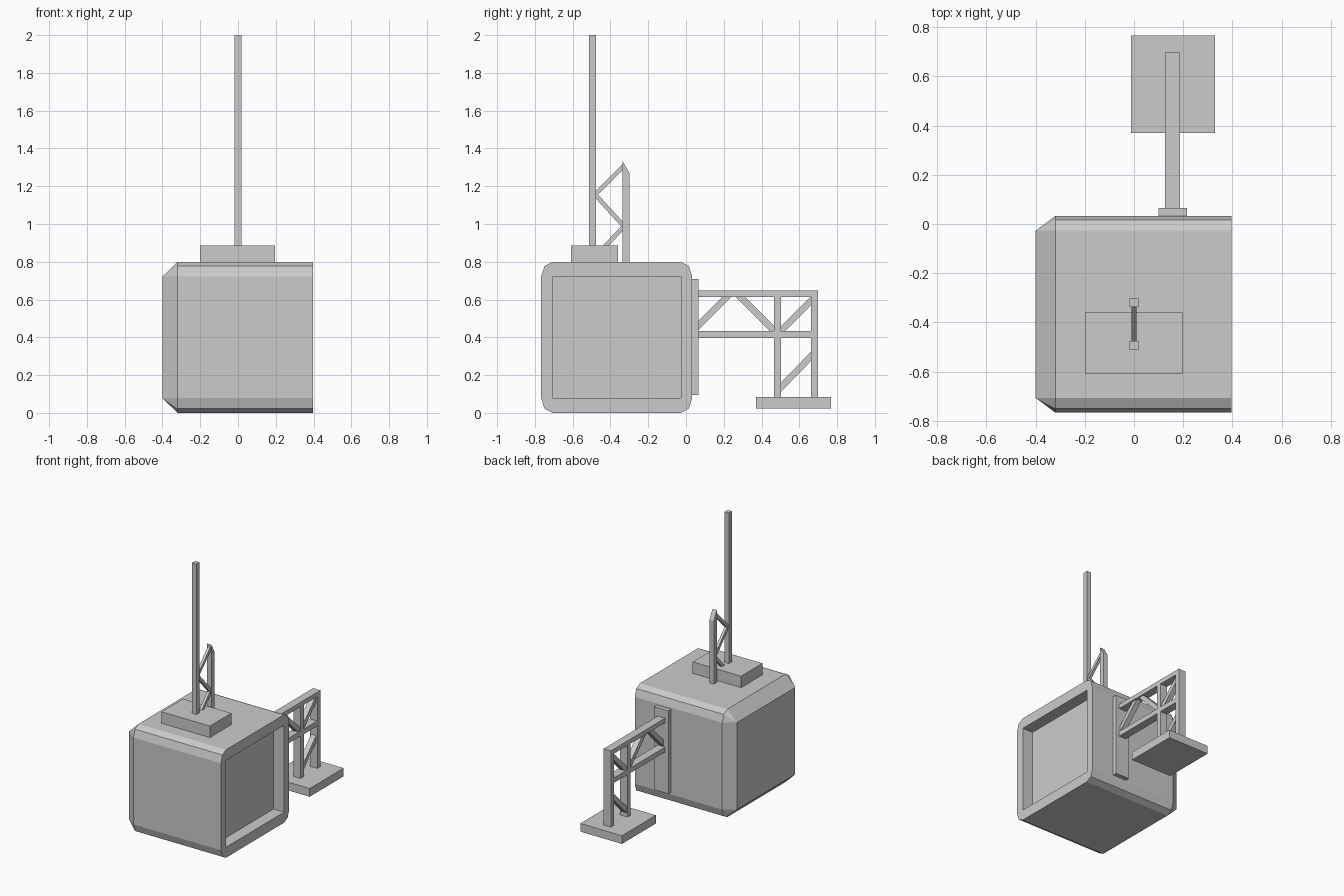
import bpy
import bmesh
import math
from mathutils import Vector

cube = bpy.data.objects.get("Cube")
if cube:
    bpy.data.objects.remove(cube, do_unlink=True)

grey = bpy.data.materials.new("light_grey")
grey.use_nodes = True
grey.diffuse_color = (0.6, 0.6, 0.6, 1)
grey.node_tree.nodes["Principled BSDF"].inputs["Base Color"].default_value = (0.6, 0.6, 0.6, 1)


def finish(name, bm):
    bmesh.ops.recalc_face_normals(bm, faces=bm.faces)
    mesh = bpy.data.meshes.new(name)
    bm.to_mesh(mesh)
    bm.free()
    mesh.materials.append(grey)
    obj = bpy.data.objects.new(name, mesh)
    bpy.context.scene.collection.objects.link(obj)
    return obj


def prism(name, outline, x0, x1):
    """Extrude a (y, z) outline between two x positions."""
    bm = bmesh.new()
    a, b = [[bm.verts.new((x, y, z)) for y, z in outline] for x in (x0, x1)]
    bm.faces.new(a)
    bm.faces.new(b)
    for i in range(len(a)):
        j = (i + 1) % len(a)
        bm.faces.new((a[i], a[j], b[j], b[i]))
    return finish(name, bm)


def box(name, x0, x1, y0, y1, z0, z1):
    return prism(name, [(y0, z0), (y1, z0), (y1, z1), (y0, z1)], x0, x1)


def brace(name, start, end, thick, x0, x1):
    """Diagonal bar between two (y, z) points."""
    p, q = Vector(start), Vector(end)
    d = (q - p).normalized()
    n = Vector((-d.y, d.x)) * thick / 2
    return prism(name, [p + n, q + n, q - n, p - n], x0, x1)


# Cabin: rounded tube, chamfered to a cap on one end, recessed on the other
def cabin():
    bm = bmesh.new()
    cy, cz, ry, rz = -0.367, 0.4, 0.06, 0.078
    hy, hz = 0.4 - ry, 0.4 - rz
    corners = [(cy + sy * hy, cz + sz * hz) for sy, sz in ((1, 1), (-1, 1), (-1, -1), (1, -1))]
    profile = []
    for i, (y, z) in enumerate(corners):
        for k in range(3):
            a = math.radians(90 * i + 45 * k)
            profile.append((y + ry * math.cos(a), z + rz * math.sin(a)))

    def ring(points, x):
        return [bm.verts.new((x, y, z)) for y, z in points]

    def bridge(a, b):
        for i in range(len(a)):
            j = (i + 1) % len(a)
            bm.faces.new((a[i], a[j], b[j], b[i]))

    def fan(outer, inner):
        for i in range(4):
            p, q, r = outer[3 * i:3 * i + 3]
            bm.faces.new((p, q, inner[i]))
            bm.faces.new((q, r, inner[i]))
            bm.faces.new((r, outer[(3 * i + 3) % 12], inner[(i + 1) % 4], inner[i]))

    closed, opened = ring(profile, -0.32), ring(profile, 0.397)
    bridge(closed, opened)
    cap = ring(corners, -0.4)
    fan(closed, cap)
    bm.faces.new(cap)
    rim, panel = ring(corners, 0.397), ring(corners, 0.31)
    fan(opened, rim)
    bridge(rim, panel)
    bm.faces.new(panel)
    finish("cabin", bm)


cabin()

# Roof plinth and masts
box("roof_plinth", -0.2, 0.197, -0.61, -0.36, 0.79, 0.885)
box("tall_mast", -0.018, 0.018, -0.513, -0.476, 0.88, 2.0)
prism("short_mast", [(-0.337, 0.79), (-0.3, 0.79), (-0.3, 1.27), (-0.337, 1.335)], -0.018, 0.018)
mast_braces = [((-0.485, 1.152), (-0.33, 1.307)),
               ((-0.485, 1.16), (-0.33, 0.99)),
               ((-0.33, 0.985), (-0.43, 0.88))]
for i, (p, q) in enumerate(mast_braces):
    brace(f"mast_brace_{i + 1}", p, q, 0.023, -0.01, 0.01)

# Rear bracket: wall plate, beams, legs and foot
box("wall_plate", 0.1, 0.215, 0.02, 0.065, 0.095, 0.71)
L, R = 0.127, 0.187
box("upper_beam", L, R, 0.06, 0.698, 0.614, 0.648)
box("lower_beam", L, R, 0.06, 0.665, 0.397, 0.434)
box("inner_leg", L, R, 0.466, 0.503, 0.08, 0.62)
box("outer_leg", L, R, 0.661, 0.698, 0.08, 0.648)
box("foot", -0.012, 0.329, 0.37, 0.767, 0.022, 0.083)

bracket_braces = [((0.045, 0.442), (0.23, 0.627)),
                  ((0.275, 0.627), (0.48, 0.422)),
                  ((0.49, 0.422), (0.675, 0.607)),
                  ((0.49, 0.123), (0.675, 0.313))]
for i, (p, q) in enumerate(bracket_braces):
    brace(f"bracket_brace_{i + 1}", p, q, 0.034, L + 0.01, R - 0.01)
